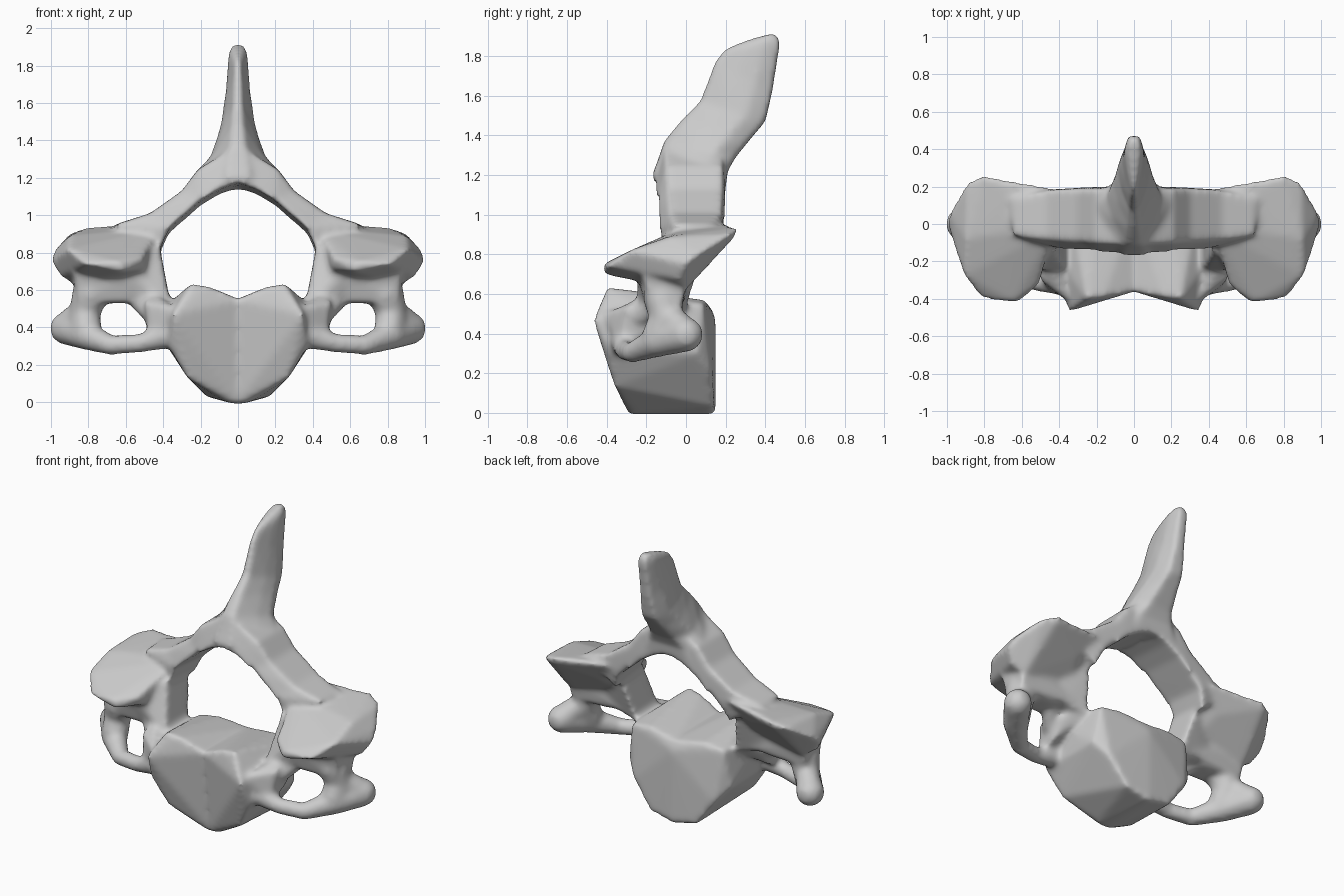
import bpy, bmesh
from mathutils import Vector

total = bmesh.new()


def hull(points):
    """Add the convex hull of some points to the bone."""
    bm = bmesh.new()
    for p in points:
        bm.verts.new(p)
    res = bmesh.ops.convex_hull(bm, input=bm.verts[:])
    junk = {g for g in res["geom_interior"] + res["geom_unused"]
            if isinstance(g, bmesh.types.BMVert)}
    bmesh.ops.delete(bm, geom=list(junk), context='VERTS')
    bmesh.ops.recalc_face_normals(bm, faces=bm.faces[:])
    me = bpy.data.meshes.new("tmp")
    bm.to_mesh(me)
    bm.free()
    total.from_mesh(me)
    bpy.data.meshes.remove(me)


def pair(points):
    """The same hull on both sides."""
    for s in (1, -1):
        hull([(s * x, y, z) for x, y, z in points])


def ball(x, y, z, r):
    bm = bmesh.new()
    bmesh.ops.create_icosphere(bm, subdivisions=2, radius=r)
    pts = [tuple(v.co + Vector((x, y, z))) for v in bm.verts]
    bm.free()
    return pts


# vertebral body: two hulls meeting in a shallow groove
pair([(-.01, -.36, .55), (.16, -.39, .62), (.25, -.40, .635), (-.01, .12, .54),
      (.2, .10, .57), (.34, .09, .55), (.35, -.47, .47), (.40, -.2, .5),
      (.37, -.39, .30), (.38, .06, .30), (.27, -.36, .13), (-.01, -.29, -.01),
      (.06, -.27, 0), (-.01, .15, -.01), (.17, .14, .03), (-.01, .15, .48),
      (.3, .13, .2)])

# pedicles joining body, transverse process and arch
pair([(.34, -.42, .5), (.34, .03, .54), (.34, -.36, .33), (.47, -.34, .34),
      (.49, -.2, .38), (.49, -.1, .5), (.42, 0, .56), (.5, -.3, .53),
      (.47, -.2, .6)])
pair([(.36, -.25, .52), (.36, .0, .52), (.42, -.18, .66), (.42, .02, .68),
      (.42, -.15, .84), (.42, .10, .84), (.6, -.25, .72), (.6, .03, .75),
      (.53, -.22, .54), (.53, -.02, .55)])

# articular slabs with sloping upper and lower facets
pair([(.64, -.42, .75), (.62, -.42, .70), (.51, -.33, .77), (.50, -.28, .71),
      (.82, -.40, .74), (.91, -.28, .82), (.88, -.25, .74), (.9, -.08, .89),
      (.6, -.12, .89), (.47, -.12, .88), (.42, .0, .94), (.42, .19, .95),
      (.6, .2, .95), (.8, .26, .935), (.82, .25, .89), (.9, .22, .90),
      (.99, .06, .80), (1.0, 0, .75), (.95, -.03, .67), (.55, .12, .80),
      (.5, .0, .69), (.86, 0, .62), (.62, -.2, .66)])

# bridge above the side opening
pair([(.48, -.2, .55), (.48, 0, .57), (.62, -.2, .53), (.62, -.05, .53),
      (.86, -.19, .53), (.87, -.02, .54), (.5, -.26, .72), (.88, -.22, .74),
      (.5, .0, .72), (.88, .0, .68)])

# transverse processes: a bar curving out to a tip, and a post back up
bar = [(.38, -.31, .36, .075), (.52, -.31, .315, .05), (.68, -.27, .305, .054),
       (.82, -.14, .36, .08), (.92, 0, .395, .09)]
post = [(.81, -.14, .39, .085), (.82, -.1, .48, .085), (.79, -.12, .58, .1)]
for path in (bar, post):
    for a, b in zip(path, path[1:]):
        pair(ball(*a) + ball(*b))
pair(ball(.92, 0, .395, .085) + ball(.83, -.09, .49, .07))
pair(ball(.47, -.22, .49, .06) + ball(.55, -.14, .56, .05))

# laminae: inner and outer edge of each section, then front and back depth
arch = [(.42, .80, .66, .95, -.12, .15), (.37, .91, .47, 1.01, -.14, .19),
        (.2, 1.06, .30, 1.13, -.15, .20), (.1, 1.12, .215, 1.245, -.16, .20),
        (-.01, 1.16, -.01, 1.38, -.17, .20)]
sections = [[(xi, f, zi + .02), (xi, b, zi - .01), (xo, f + .06, zo),
             (xo, b - .01, zo)] for xi, zi, xo, zo, f, b in arch]
for a, b in zip(sections, sections[1:]):
    pair(a + b)

# spinous process: front point, back point and half width per section
spine = [(-.17, 1.2, .20, 1.13, .25), (-.14, 1.28, .21, 1.22, .215),
         (-.11, 1.37, .25, 1.29, .15), (-.02, 1.48, .34, 1.40, .11),
         (.07, 1.57, .40, 1.47, .09), (.15, 1.78, .435, 1.62, .065),
         (.20, 1.84, .475, 1.87, .052), (.30, 1.88, .455, 1.92, .035)]
rings = []
for yf, zf, yb, zb, w in spine:
    row = []
    for s in (-1, 1):
        for t, k in ((0, .25), (.4, .8), (.7, 1), (1, .6)):
            row.append((s * w * k, yf + (yb - yf) * t, zf + (zb - zf) * t))
    rings.append(row)
for a, b in zip(rings, rings[1:]):
    hull(a + b)

mesh = bpy.data.meshes.new("neck_vertebra")
total.to_mesh(mesh)
total.free()
bone = bpy.data.objects.new("neck_vertebra", mesh)
bpy.context.collection.objects.link(bone)

# fuse all parts into one skin and soften the joins
fuse = bone.modifiers.new("fuse", 'REMESH')
fuse.mode = 'VOXEL'
fuse.voxel_size = .015
fuse.use_smooth_shade = True
soften = bone.modifiers.new("soften", 'SMOOTH')
soften.factor = .5
soften.iterations = 14
